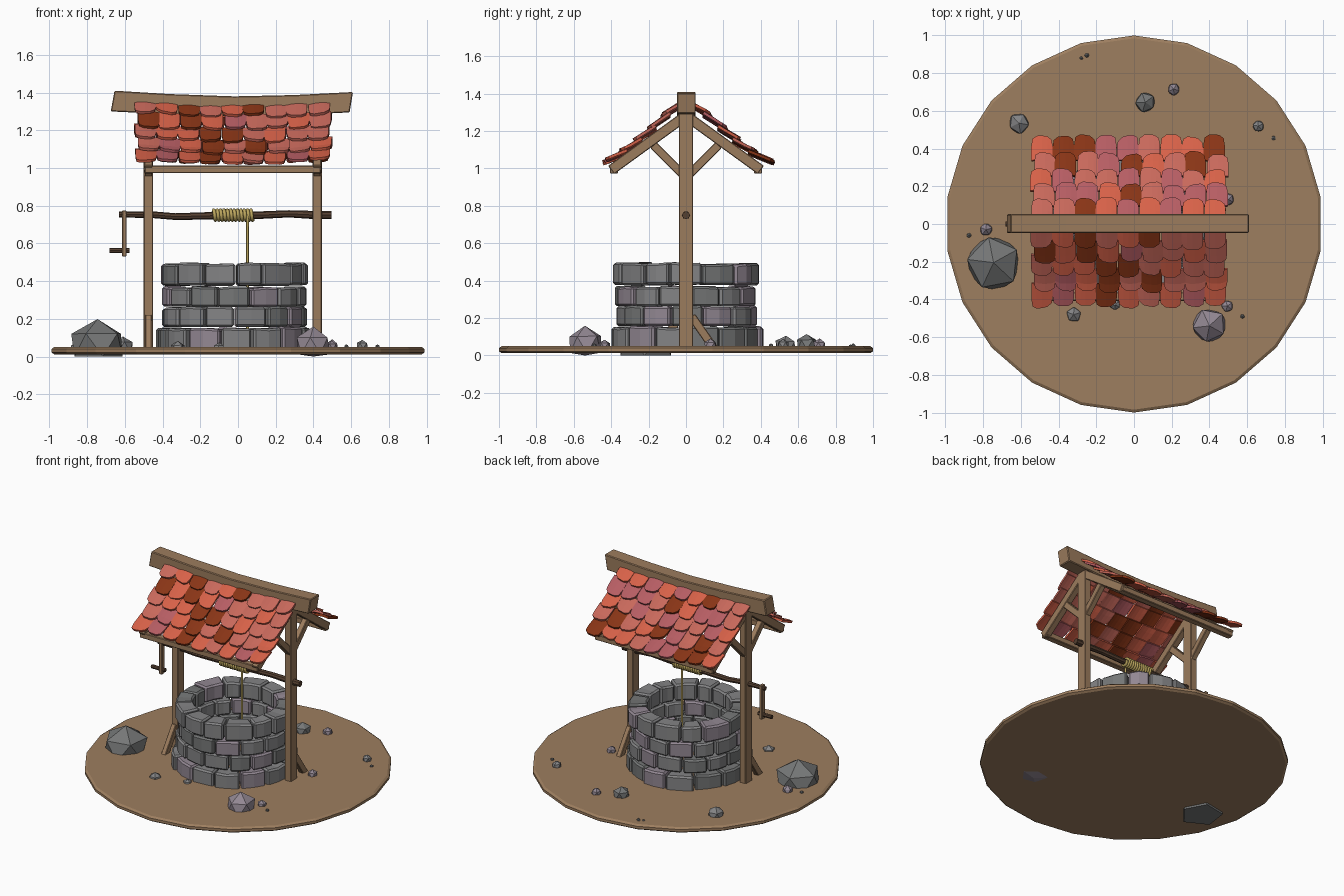
import bpy, bmesh, math, random
from mathutils import Vector, Matrix, noise

if "Cube" in bpy.data.objects:
    bpy.data.objects.remove(bpy.data.objects["Cube"])
random.seed(4)
rnd = random.uniform


def mat(name, c):
    m = bpy.data.materials.new(name)
    m.diffuse_color = (*c, 1)
    m.use_nodes = True
    m.node_tree.nodes["Principled BSDF"].inputs["Base Color"].default_value = m.diffuse_color
    return m


WOOD = mat("wood", (0.33, 0.20, 0.11))
DIRT = mat("dirt", (0.34, 0.21, 0.115))
DARK = mat("dark_wood", (0.09, 0.05, 0.03))
ROPE = mat("rope", (0.50, 0.38, 0.11))
STONES = [mat("stone_grey", (0.23, 0.23, 0.235)), mat("stone_dark", (0.18, 0.185, 0.185)),
          mat("stone_mauve", (0.29, 0.245, 0.29))]
TILES = [mat("tile_orange", (0.68, 0.12, 0.065)), mat("tile_salmon", (0.58, 0.14, 0.105)),
         mat("tile_pink", (0.47, 0.11, 0.125)), mat("tile_brown", (0.25, 0.035, 0.008))]


def add(name, bm, mats, bevel=0):
    bmesh.ops.recalc_face_normals(bm, faces=bm.faces)
    me = bpy.data.meshes.new(name)
    bm.to_mesh(me)
    bm.free()
    for m in mats:
        me.materials.append(m)
    ob = bpy.data.objects.new(name, me)
    bpy.context.collection.objects.link(ob)
    if bevel:
        b = ob.modifiers.new("bevel", 'BEVEL')
        b.width, b.segments, b.limit_method = bevel, 1, 'ANGLE'
    return ob


def loft(bm, rings, mi=0):
    """Skin a list of closed rings and cap both ends."""
    vs = [[bm.verts.new(p) for p in r] for r in rings]
    n = len(vs[0])
    fs = [bm.faces.new((a[i], a[(i + 1) % n], b[(i + 1) % n], b[i]))
          for a, b in zip(vs, vs[1:]) for i in range(n)]
    fs += [bm.faces.new(vs[0]), bm.faces.new(vs[-1])]
    for f in fs:
        f.material_index = mi


def beam(name, p, q, w, d, m=WOOD):
    """Square timber from p to q; w is its size along x."""
    p, q = Vector(p), Vector(q)
    z = (q - p).normalized()
    x = Vector((1, 0, 0)) if abs(z.x) < 0.9 else Vector((0, 1, 0))
    y = z.cross(x)
    bm = bmesh.new()
    loft(bm, [[c + x * sx * w / 2 + y * sy * d / 2 for sx, sy in ((-1, -1), (1, -1), (1, 1), (-1, 1))]
              for c in (p, q)])
    return add(name, bm, [m], 0.004)


def rod(name, pts, m, n=8):
    """Round stick along x from (x, y, z, radius) points."""
    bm = bmesh.new()
    loft(bm, [[(x, y + r * math.cos(i * math.tau / n), z + r * math.sin(i * math.tau / n))
               for i in range(n)] for x, y, z, r in pts])
    return add(name, bm, [m])


def rope(name, pts, r):
    cu = bpy.data.curves.new(name, 'CURVE')
    cu.dimensions, cu.bevel_depth, cu.bevel_resolution, cu.use_fill_caps = '3D', r, 1, True
    sp = cu.splines.new('POLY')
    sp.points.add(len(pts) - 1)
    for s, p in zip(sp.points, pts):
        s.co = (*p, 1)
    cu.materials.append(ROPE)
    ob = bpy.data.objects.new(name, cu)
    bpy.context.collection.objects.link(ob)
    bpy.ops.object.select_all(action='DESELECT')
    ob.select_set(True)
    bpy.context.view_layer.objects.active = ob
    bpy.ops.object.convert(target='MESH')


# ground disc
bm = bmesh.new()
loft(bm, [[(r * math.sin(i * math.tau / 22), r * math.cos(i * math.tau / 22), z) for i in range(22)]
          for r, z in ((0.985, 0.012), (1.0, 0.022), (1.0, 0.04), (0.985, 0.05))])
add("ground", bm, [DIRT])

# stone courses of the well
COURSES = [(0.03, 0.152, 0.405, 0.1), (0.158, 0.26, 0.378, 0.55),
           (0.264, 0.368, 0.375, 0.05), (0.376, 0.492, 0.39, 0.5)]
for k, (z0, z1, R, off) in enumerate(COURSES):
    bm = bmesh.new()
    n = 14
    cuts = [(i + off + rnd(-0.1, 0.1)) * math.tau / n for i in range(n)]
    cuts.append(cuts[0] + math.tau)
    for a, b in zip(cuts, cuts[1:]):
        ro, ri = R + rnd(-0.01, 0.01), 0.275 + rnd(-0.008, 0.008)
        lo, hi = z0 + rnd(-0.003, 0.003), z1 + rnd(-0.005, 0.005)
        rings = []
        for t in (0.012, 0.5, 0.988):
            g = a + (b - a) * t + (0.008 if t < 0.1 else -0.008 if t > 0.9 else 0)
            h, o = hi + rnd(-0.004, 0.004), ro + rnd(-0.006, 0.006)
            rings.append([(-0.022 + r * math.cos(g), 0.004 + r * math.sin(g), z)
                          for r, z in ((ri, lo), (o, lo), (o, h), (ri, h))])
        loft(bm, rings, random.choice((0, 0, 1, 2)))
    add(f"well_course_{k + 1}", bm, STONES, 0.011)

# posts, rafters and braces at each end
for side, x, s in (("left", -0.475, -1), ("right", 0.42, 1)):
    beam(f"{side}_post", (x, 0, 0.03), (x, 0, 1.31), 0.05, 0.076)
    beam(f"{side}_foot_brace", (x, s * 0.03, 0.21), (x, s * 0.155, 0.03), 0.035, 0.045)
    for tag, t in (("front", -1), ("back", 1)):
        beam(f"{side}_{tag}_rafter", (x, t * 0.01, 1.275), (x, t * 0.40, 0.992), 0.045, 0.055)
        beam(f"{side}_{tag}_brace", (x, t * 0.02, 0.97), (x, t * 0.175, 1.125), 0.04, 0.045)

# eave battens
for tag, t in (("front", -1), ("back", 1)):
    beam(f"{tag}_eave_batten", (-0.495, t * 0.385, 0.993), (0.44, t * 0.385, 0.993), 0.045, 0.04)

# sagging ridge beam
bm = bmesh.new()
loft(bm, [[(xb, -0.048, zb), (xb, 0.052, zb), (xt, 0.052, zt), (xt, -0.048, zt)] for xb, xt, zb, zt in
          ((-0.675, -0.655, 1.30, 1.41), (-0.36, -0.36, 1.285, 1.392), (-0.02, -0.02, 1.275, 1.38),
           (0.3, 0.3, 1.28, 1.387), (0.592, 0.61, 1.295, 1.403))])
add("ridge_beam", bm, [WOOD], 0.005)

# tiled roof slopes
SLOPE = [(0.035, 1.347), (0.19, 1.205), (0.31, 1.105), (0.46, 1.012)]


def roof(s):
    """Point and normal on the slope at distance s from the ridge."""
    for i, (a, b) in enumerate(zip(SLOPE, SLOPE[1:])):
        a, b = Vector(a), Vector(b)
        d = (b - a).length
        if s <= d or i == 2:
            t = (b - a) / d
            return a + t * s, Vector((-t.y, t.x))
        s -= d


for tag, side in (("front", -1), ("back", 1)):
    bm = bmesh.new()
    for row in range(5):
        for col in range(9):
            mi = random.choices(range(4), (4, 4, 3, 1.5))[0]
            s0 = max(0, row * 0.103 - 0.03)
            s1 = (row + 1) * 0.103 + rnd(-0.012, 0.014)
            xc = -0.483 + col * 0.1145 + (0.008 if row % 2 else -0.006) + rnd(-0.005, 0.005)
            skew, lift = rnd(-0.012, 0.012), rnd(0, 0.006)
            grid = []
            for j in range(4):
                line = []
                for i in range(5):
                    u = i / 2 - 1
                    s = s0 + (s1 - s0 - 0.018 * u ** 4 + skew * u) * j / 3
                    p, nrm = roof(s)
                    p = p + nrm * (0.004 + lift + 0.02 * j / 3 + 0.006 * (1 - u * u))
                    x = xc + u * (0.057 - (0.006 if j == 3 else 0) * abs(u))
                    z = p.y - 0.02 * (1 - (x + 0.03) ** 2 / 0.27)
                    y = p.x * (1.03 if side > 0 else 0.97)
                    line.append(bm.verts.new((x, side * y, z)))
                grid.append(line)
            for j in range(3):
                for i in range(4):
                    q = [grid[j][i], grid[j][i + 1], grid[j + 1][i + 1], grid[j + 1][i]]
                    bm.faces.new(q).material_index = mi
    ob = add(f"{tag}_roof_tiles", bm, TILES)
    # point every tile upwards before giving it thickness
    for p in ob.data.polygons:
        if p.normal.z < 0:
            p.flip()
    so = ob.modifiers.new("thickness", 'SOLIDIFY')
    so.thickness, so.offset = 0.015, -1

# winch log, crank and rope
rod("winch_log", [(-0.63, 0, 0.753, 0.015), (-0.45, 0, 0.752, 0.018), (-0.33, 0.004, 0.742, 0.018),
                  (-0.1, 0, 0.748, 0.02), (0.12, 0, 0.75, 0.02), (0.27, -0.004, 0.757, 0.019),
                  (0.42, 0, 0.75, 0.022), (0.495, 0, 0.75, 0.021)], DARK)
beam("crank_arm", (-0.603, 0, 0.775), (-0.603, 0, 0.53), 0.024, 0.034)
rod("crank_handle", [(-0.682, 0, 0.562, 0.014), (-0.575, 0, 0.562, 0.014)], DARK)
rope("rope_coil", [(-0.133 + 0.215 * i / 144, 0.027 * math.cos(i * math.tau / 12),
                    0.75 + 0.027 * math.sin(i * math.tau / 12)) for i in range(145)], 0.0095)
rope("hanging_rope", [(0.05, -0.027, 0.75), (0.05, -0.027, 0.10)], 0.008)

# scattered rocks: x, y, radius, top height, stone kind
ROCKS = [(-0.745, -0.205, 0.16, 0.21, 1), (0.4, -0.54, 0.102, 0.16, 2), (0.06, 0.645, 0.057, 0.115, 1),
         (0.21, 0.715, 0.035, 0.09, 2), (-0.61, 0.535, 0.06, 0.11, 0), (0.66, 0.52, 0.033, 0.09, 0),
         (-0.32, -0.48, 0.045, 0.085, 0), (0.495, -0.435, 0.034, 0.085, 2), (-0.785, -0.03, 0.037, 0.09, 2),
         (-0.875, -0.06, 0.014, 0.065, 1), (0.575, -0.49, 0.012, 0.065, 1), (0.74, 0.455, 0.013, 0.065, 1),
         (-0.25, 0.895, 0.013, 0.065, 1), (-0.28, 0.88, 0.01, 0.06, 1), (0.5, 0.13, 0.035, 0.09, 2),
         (-0.1, -0.43, 0.03, 0.075, 0)]
for k, (x, y, r, top, kind) in enumerate(ROCKS):
    bm = bmesh.new()
    bmesh.ops.create_icosphere(bm, subdivisions=1, radius=r, matrix=Matrix.Rotation(rnd(0, 6), 4, 'Z'))
    for v in bm.verts:
        v.co *= rnd(0.92, 1.06)
        v.co += Vector((x, y, top - r))
        v.co.z = max(v.co.z, 0.0 if r > 0.09 else 0.02)
    add(f"rock_{k + 1}", bm, [STONES[kind]])
